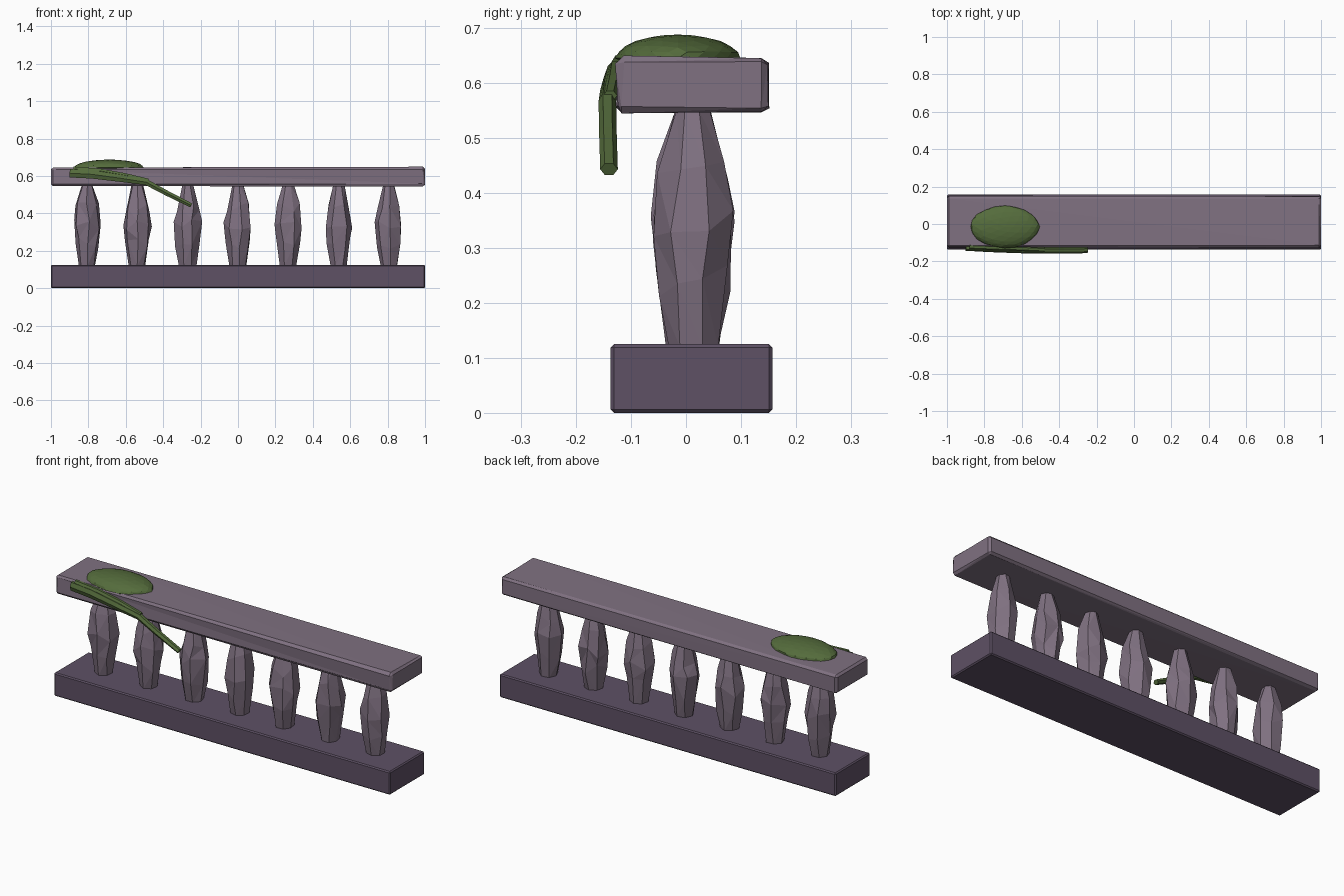
import bpy, bmesh, math, random
from mathutils import Vector

if "Cube" in bpy.data.objects:
    bpy.data.objects.remove(bpy.data.objects["Cube"], do_unlink=True)
random.seed(4)


def material(name, rgb):
    m = bpy.data.materials.new(name)
    m.use_nodes = True
    m.diffuse_color = (*rgb, 1)
    m.node_tree.nodes["Principled BSDF"].inputs["Base Color"].default_value = (*rgb, 1)
    return m


stone = material("light mauve stone", (0.215, 0.165, 0.22))
dark_stone = material("dark mauve stone", (0.112, 0.082, 0.13))
moss = material("moss green", (0.09, 0.15, 0.045))


def finish(name, bm, mat):
    bmesh.ops.recalc_face_normals(bm, faces=bm.faces)
    mesh = bpy.data.meshes.new(name)
    bm.to_mesh(mesh)
    bm.free()
    mesh.materials.append(mat)
    obj = bpy.data.objects.new(name, mesh)
    bpy.context.collection.objects.link(obj)
    return obj


def slab(name, lo, hi, bevel, jitter, mat):
    """Box with chamfered, slightly worn edges."""
    bm = bmesh.new()
    bmesh.ops.create_cube(bm, size=1)
    for v in bm.verts:
        v.co = [(a + b) / 2 + c * (b - a) for a, b, c in zip(lo, hi, v.co)]
    bmesh.ops.bevel(bm, geom=bm.edges[:], offset=bevel, segments=1, affect="EDGES")
    for v in bm.verts:
        v.co.y += random.uniform(-jitter, jitter)
        v.co.z += random.uniform(-jitter, jitter)
    bmesh.ops.triangulate(bm, faces=bm.faces)
    return finish(name, bm, mat)


slab("base", (-1, -0.137, 0), (1, 0.157, 0.125), 0.006, 0, dark_stone)
slab("handrail", (-1, -0.126, 0.545), (1, 0.149, 0.647), 0.011, 0.003, stone)

# Chiselled balusters: bulging, uneven facets
PROFILE = [(0.12, 0.046), (0.24, 0.065), (0.34, 0.076), (0.43, 0.062), (0.55, 0.031)]
SIDES = 7


def baluster(name, x):
    bm = bmesh.new()
    turn = random.uniform(0, math.tau)
    rings = []
    for i, (z, r) in enumerate(PROFILE):
        inner = 0 < i < len(PROFILE) - 1
        ring = []
        for k in range(SIDES):
            a = turn + math.tau * (k + (random.uniform(-0.15, 0.15) if inner else 0)) / SIDES
            rr = r * random.uniform(0.93, 1.06)
            dz = random.uniform(-0.03, 0.03) if inner else 0
            ring.append(bm.verts.new((x + rr * math.cos(a), 0.012 + rr * math.sin(a), z + dz)))
        rings.append(ring)
    for low, high in zip(rings, rings[1:]):
        for k in range(SIDES):
            n = (k + 1) % SIDES
            bm.faces.new((low[k], low[n], high[n], high[k]))
    bm.faces.new(rings[0])
    bm.faces.new(rings[-1])
    bmesh.ops.triangulate(bm, faces=bm.faces)
    finish(name, bm, stone)


for i in range(7):
    baluster(f"baluster_{i + 1}", (i - 3) * 0.269)

# Moss cushion on the rail
bm = bmesh.new()
bmesh.ops.create_icosphere(bm, subdivisions=3, radius=1)
for v in bm.verts:
    wobble = random.uniform(0.97, 1.02)
    v.co = (-0.69 + 0.185 * v.co.x * wobble, -0.015 + 0.113 * v.co.y * wobble,
            0.645 + (0.043 if v.co.z > 0 else 0.015) * v.co.z)
finish("moss_cushion", bm, moss)


# Hanging vine strands: tapered tubes, points are (x, y, z, half height)
def strand(name, points, depth):
    bm = bmesh.new()
    rings = []
    for i, (x, y, z, h) in enumerate(points):
        a = Vector(points[max(i - 1, 0)][:3])
        b = Vector(points[min(i + 1, len(points) - 1)][:3])
        along = (b - a).normalized()
        up = Vector((-along.z, 0, along.x)).normalized()
        ring = []
        for k in range(6):
            t = math.tau * k / 6
            side = Vector((0, depth * math.cos(t), 0))
            ring.append(bm.verts.new(Vector((x, y, z)) + side + up * h * math.sin(t)))
        rings.append(ring)
    for low, high in zip(rings, rings[1:]):
        for k in range(6):
            n = (k + 1) % 6
            bm.faces.new((low[k], low[n], high[n], high[k]))
    bm.faces.new(rings[0])
    bm.faces.new(rings[-1])
    finish(name, bm, moss)


strand("vine_main", [(-0.9, -0.127, 0.615, 0.026), (-0.78, -0.134, 0.609, 0.026),
                     (-0.62, -0.14, 0.587, 0.022), (-0.49, -0.143, 0.567, 0.018),
                     (-0.38, -0.142, 0.508, 0.016), (-0.25, -0.14, 0.443, 0.013)], 0.016)
strand("vine_upper", [(-0.88, -0.122, 0.638, 0.014), (-0.74, -0.128, 0.627, 0.015),
                      (-0.6, -0.132, 0.604, 0.012), (-0.48, -0.138, 0.577, 0.01)], 0.013)
